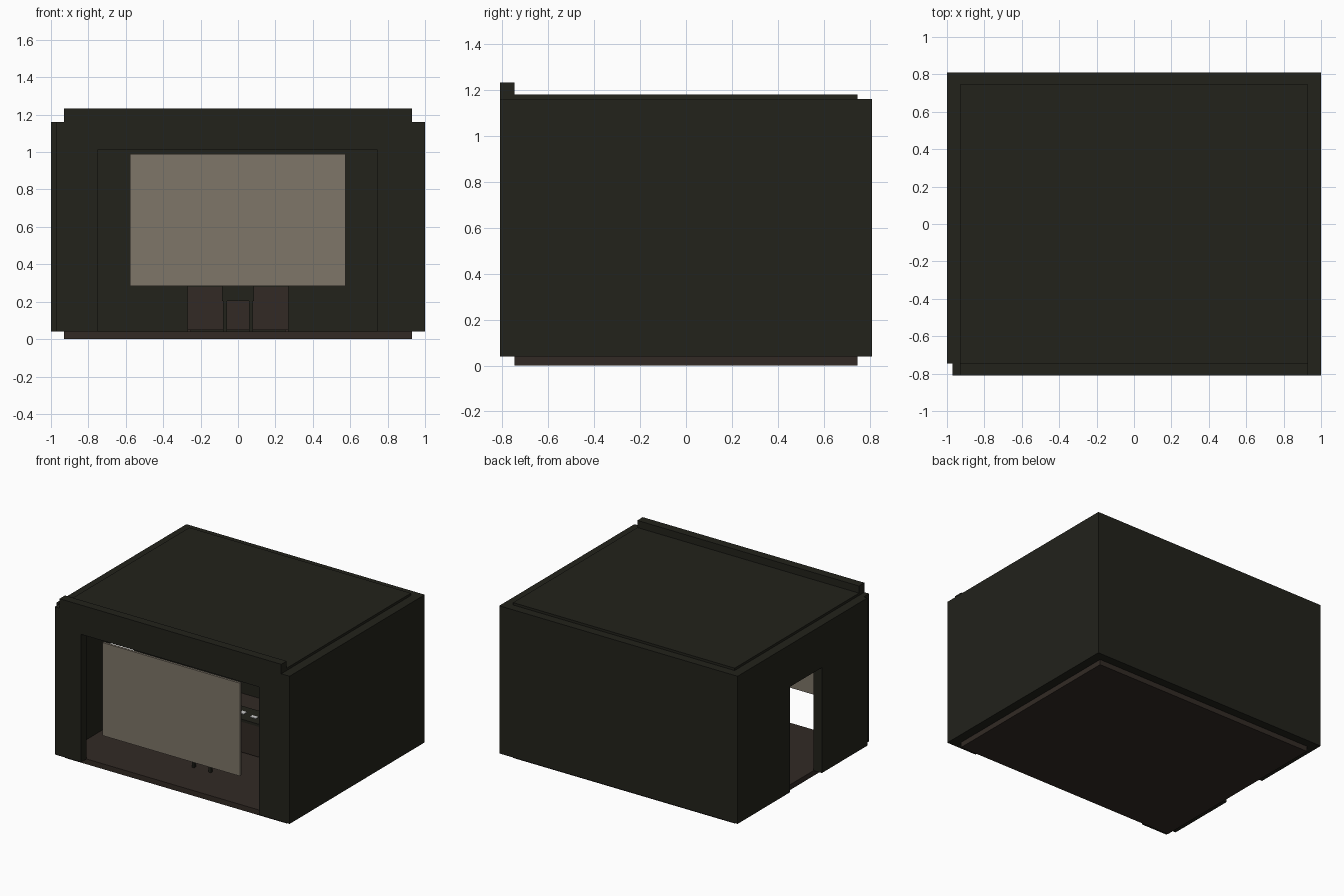
import bpy
import bmesh

if "Cube" in bpy.data.objects:
    bpy.data.objects.remove(bpy.data.objects["Cube"])


def material(name, color):
    m = bpy.data.materials.new(name)
    m.diffuse_color = (*color, 1)
    m.use_nodes = True
    m.node_tree.nodes["Principled BSDF"].inputs["Base Color"].default_value = m.diffuse_color
    return m


DARK = material("dark_wall", (0.016, 0.016, 0.011))
BROWN = material("brown", (0.032, 0.023, 0.018))
SCREEN = material("screen_grey", (0.21, 0.18, 0.14))
WHITE = material("paper_white", (0.8, 0.8, 0.8))


def boxes(name, mat, *bounds):
    """One object from boxes given as (x0, x1, y0, y1, z0, z1)."""
    bm = bmesh.new()
    for x0, x1, y0, y1, z0, z1 in bounds:
        for v in bmesh.ops.create_cube(bm, size=1)["verts"]:
            v.co.x = x1 if v.co.x > 0 else x0
            v.co.y = y1 if v.co.y > 0 else y0
            v.co.z = z1 if v.co.z > 0 else z0
    mesh = bpy.data.meshes.new(name)
    bm.to_mesh(mesh)
    bm.free()
    mesh.materials.append(mat)
    ob = bpy.data.objects.new(name, mesh)
    bpy.context.collection.objects.link(ob)
    return ob


def profile_wall(name, mat, points, axis, start, end):
    """Extrude an outline (u, z) through the wall thickness."""
    def place(u, z, d):
        return (d, u, z) if axis == "x" else (u, d, z)
    bm = bmesh.new()
    face = bm.faces.new([bm.verts.new(place(u, z, start)) for u, z in points])
    ext = bmesh.ops.extrude_face_region(bm, geom=[face])["geom"]
    for v in ext:
        if isinstance(v, bmesh.types.BMVert):
            setattr(v.co, axis, end)
    bmesh.ops.recalc_face_normals(bm, faces=bm.faces)
    mesh = bpy.data.meshes.new(name)
    bm.to_mesh(mesh)
    bm.free()
    mesh.materials.append(mat)
    bpy.context.collection.objects.link(bpy.data.objects.new(name, mesh))


# Room shell
boxes("floor", BROWN, (-0.93, 0.93, -0.745, 0.745, 0, 0.04))
boxes("ceiling", DARK, (-0.93, 0.93, -0.745, 0.745, 1.14, 1.178))
boxes("back_wall", DARK, (-0.93, 0.93, 0.745, 0.81, 0.04, 1.16))
boxes("right_wall", DARK, (0.93, 1, -0.81, 0.81, 0.04, 1.16))

# Left wall with its doorway
profile_wall("left_wall", DARK,
             [(-0.745, 0.04), (-0.20, 0.04), (-0.20, 0.84), (0.18, 0.84),
              (0.18, 0.04), (0.81, 0.04), (0.81, 1.16), (-0.745, 1.16)],
             "x", -1, -0.93)

# Front wall with the wide opening and raised lintel
profile_wall("front_wall", DARK,
             [(-0.97, 0.04), (-0.75, 0.04), (-0.75, 1.01), (0.745, 1.01),
              (0.745, 0.04), (0.93, 0.04), (0.93, 1.232), (-0.93, 1.232),
              (-0.93, 1.16), (-0.97, 1.16)],
             "y", -0.81, -0.745)

# Hanging screen
boxes("screen", SCREEN, (-0.577, 0.575, -0.80, -0.782, 0.285, 0.99))

# Desk: panelled body with a dark top
boxes("desk_body", BROWN, (-0.27, 0.27, -0.06, -0.04, 0.05, 0.28),
      (-0.27, -0.25, -0.04, 0.12, 0.04, 0.28),
      (0.25, 0.27, -0.04, 0.12, 0.04, 0.28))
boxes("desk_top", DARK, (-0.27, 0.27, -0.06, 0.12, 0.28, 0.30))
boxes("desk_papers", WHITE, (-0.12, -0.05, 0.02, 0.06, 0.30, 0.304),
      (0.0, 0.04, 0.01, 0.05, 0.30, 0.304),
      (0.10, 0.15, 0.0, 0.03, 0.30, 0.304))

# Chair
legs = [(x - 0.01, x + 0.01, y - 0.01, y + 0.01, 0.04, 0.21)
        for x in (-0.07, 0.07) for y in (-0.43, -0.29)]
boxes("chair_legs", DARK, *legs)
boxes("chair_seat", DARK, (-0.085, 0.085, -0.445, -0.275, 0.205, 0.225))
boxes("chair_back", DARK, (-0.085, 0.085, -0.445, -0.43, 0.21, 0.40))
